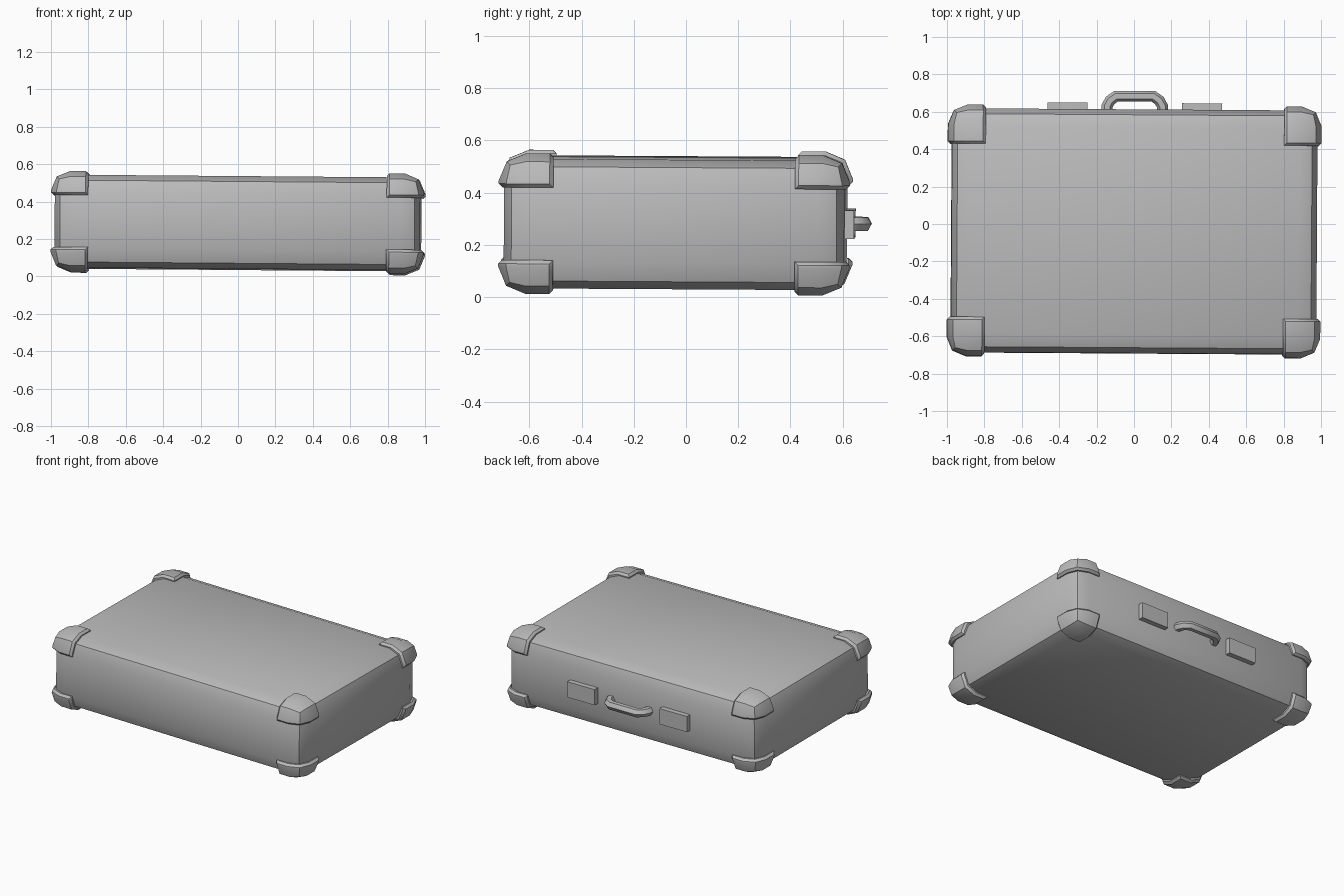
import bpy, bmesh, math
from mathutils import Matrix, Vector

cube = bpy.data.objects.get("Cube")
if cube:
    bpy.data.objects.remove(cube, do_unlink=True)

CENTRE = Vector((0, -0.04, 0.285))
HALF = Vector((0.977, 0.652, 0.248))
# The case rests slightly askew
TILT = (Matrix.Translation(CENTRE) @ Matrix.Rotation(-0.0065, 4, 'Z')
        @ Matrix.Rotation(0.008, 4, 'Y') @ Matrix.Rotation(-0.006, 4, 'X'))

grey = bpy.data.materials.new("case grey")
grey.use_nodes = True
COLOUR = (0.5, 0.5, 0.5, 1)
grey.diffuse_color = COLOUR
grey.node_tree.nodes["Principled BSDF"].inputs["Base Color"].default_value = COLOUR


def box(low, high):
    bm = bmesh.new()
    bmesh.ops.create_cube(bm, size=1)
    for v in bm.verts:
        v.co = Vector([l if c < 0 else h for c, l, h in zip(v.co, low, high)])
    return bm


def bevel(bm, edges, width, segments):
    bmesh.ops.bevel(bm, geom=edges, offset=width, segments=segments,
                    profile=0.5, affect='EDGES', clamp_overlap=True)
    bm.normal_update()


def finish(name, mesh):
    mesh.transform(TILT)
    mesh.materials.clear()
    mesh.materials.append(grey)
    obj = bpy.data.objects.new(name, mesh)
    bpy.context.collection.objects.link(obj)
    bpy.ops.object.select_all(action='DESELECT')
    obj.select_set(True)
    bpy.context.view_layer.objects.active = obj
    bpy.ops.object.shade_smooth_by_angle(angle=math.radians(32))
    return obj


def finish_bm(name, bm):
    mesh = bpy.data.meshes.new(name)
    bm.to_mesh(mesh)
    bm.free()
    finish(name, mesh)


# Body with a softly creased edge all round
bm = box(-HALF, HALF)
bevel(bm, bm.edges[:], 0.1, 2)
finish_bm("case_body", bm)

# Eight corner guards, rounded outside and with a chamfered rim
GUARD = Vector((0.2, 0.21, 0.13))
for sx, side in ((-1, "right"), (1, "left")):
    for sy, end in ((-1, "front"), (1, "back")):
        for sz, level in ((-1, "lower"), (1, "upper")):
            signs = Vector((sx, sy, sz))
            outer = Vector([s * (h + 0.021) for s, h in zip(signs, HALF)])
            inner = Vector([o - s * g for o, s, g in zip(outer, signs, GUARD)])
            bm = box([min(p) for p in zip(outer, inner)],
                     [max(p) for p in zip(outer, inner)])
            bm.normal_update()

            def is_inner(face):
                return any(n * s < -0.99 for n, s in zip(face.normal, signs))

            bevel(bm, [e for e in bm.edges
                       if not any(is_inner(f) for f in e.link_faces)], 0.105, 2)
            bevel(bm, [e for e in bm.edges
                       if sum(is_inner(f) for f in e.link_faces) == 1], 0.014, 1)
            finish_bm(f"{level}_{end}_{side}_corner", bm)

# Two lock plates on the back
for sx, side in ((-1, "right"), (1, "left")):
    x = sx * 0.36
    finish_bm(f"{side}_lock", box((x - 0.107, HALF.y - 0.02, -0.055),
                                  (x + 0.107, HALF.y + 0.035, 0.055)))

# Carrying handle: a faceted tube swept along an arch
arch = [(0.15, -0.03), (0.148, 0.018), (0.132, 0.048), (0.1, 0.071)]
path = arch + [(-x, y) for x, y in reversed(arch)]
curve = bpy.data.curves.new("handle_path", 'CURVE')
curve.dimensions = '3D'
curve.bevel_depth = 0.03
curve.bevel_resolution = 1
curve.use_fill_caps = True
spline = curve.splines.new('POLY')
spline.points.add(len(path) - 1)
for point, (x, y) in zip(spline.points, path):
    point.co = (x, HALF.y + y, 0, 1)
helper = bpy.data.objects.new("handle_path", curve)
bpy.context.collection.objects.link(helper)
bpy.context.view_layer.update()
mesh = bpy.data.meshes.new_from_object(
    helper.evaluated_get(bpy.context.evaluated_depsgraph_get()))
bpy.data.objects.remove(helper, do_unlink=True)
finish("handle", mesh)
